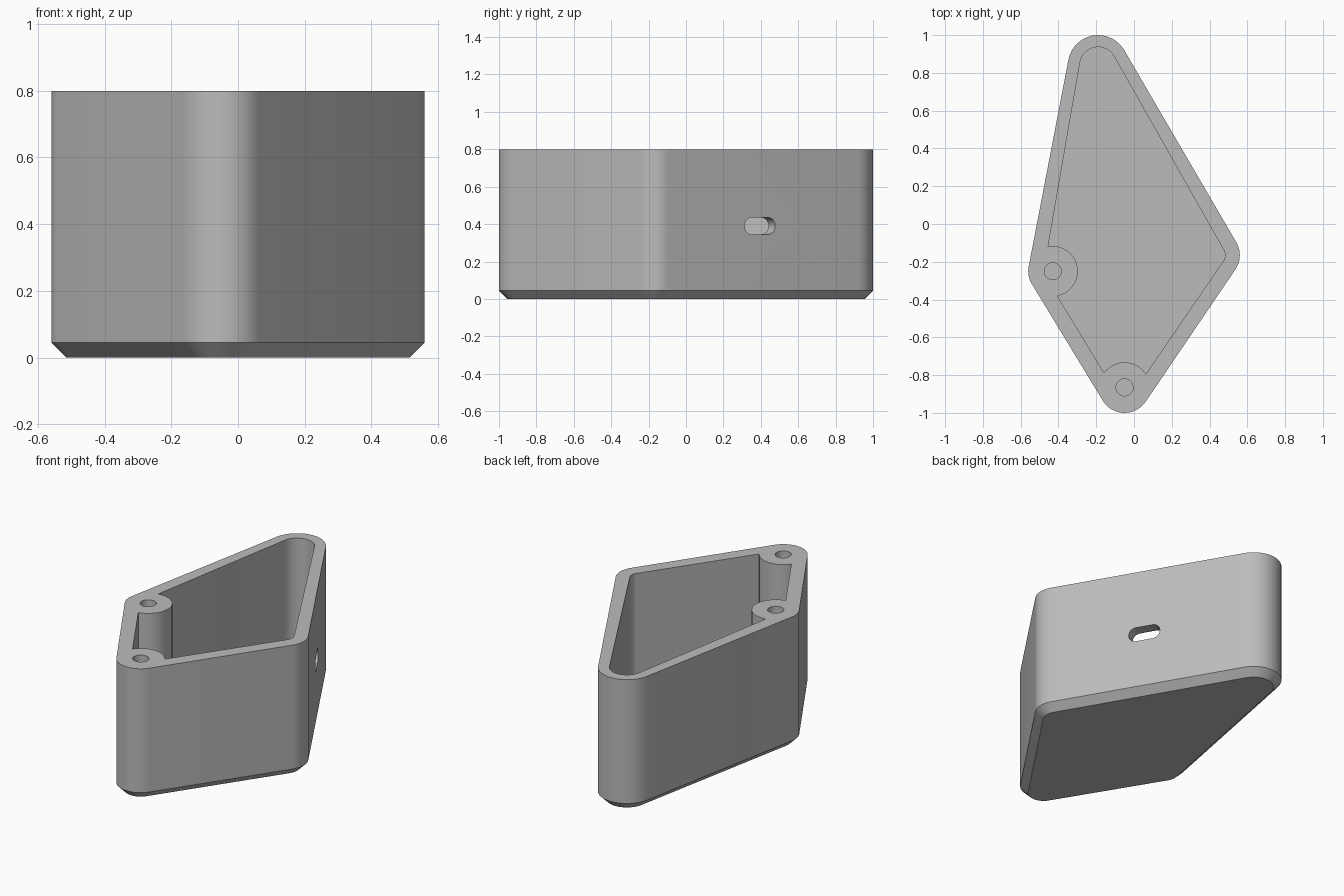
import bpy, bmesh, math
from mathutils import Matrix, Vector

cube = bpy.data.objects.get("Cube")
if cube:
    bpy.data.objects.remove(cube, do_unlink=True)

HEIGHT, FLOOR, CHAMFER = 0.8, 0.07, 0.045
FRONT, LEFT_TIP = (-0.05, -0.865), (-0.43, -0.25)
CENTRES = [Vector(c) for c in (FRONT, (0.425, -0.165), (-0.19, 0.84), LEFT_TIP)]
OUTER = [0.135, 0.135, 0.16, 0.13]
INNER = [0.053, 0.057, 0.097, 0.047]

grey = bpy.data.materials.new("plain grey")
grey.use_nodes = True
grey.diffuse_color = (0.5, 0.5, 0.5, 1)
grey.node_tree.nodes["Principled BSDF"].inputs["Base Color"].default_value = (0.5, 0.5, 0.5, 1)


def rounded_outline(centres, radii, steps=14):
    """Counter-clockwise outline wrapped around a ring of circles."""
    n = len(centres)
    normals = []
    for i in range(n):
        d = centres[(i + 1) % n] - centres[i]
        normals.append(math.atan2(d.y, d.x) - math.acos((radii[i] - radii[(i + 1) % n]) / d.length))
    points = []
    for i in range(n):
        start = normals[i - 1]
        sweep = (normals[i] - start) % math.tau
        for k in range(steps + 1):
            a = start + sweep * k / steps
            points.append(centres[i] + radii[i] * Vector((math.cos(a), math.sin(a))))
    return points


def loft(name, layers):
    """Closed solid through (outline, z) layers with matching point counts."""
    bm = bmesh.new()
    rings = [[bm.verts.new((p.x, p.y, z)) for p in outline] for outline, z in layers]
    bm.faces.new(rings[0][::-1])
    bm.faces.new(rings[-1])
    for low, high in zip(rings, rings[1:]):
        for i in range(len(low)):
            j = (i + 1) % len(low)
            bm.faces.new((low[i], low[j], high[j], high[i]))
    mesh = bpy.data.meshes.new(name)
    bm.to_mesh(mesh)
    bm.free()
    obj = bpy.data.objects.new(name, mesh)
    mesh.materials.append(grey)
    bpy.context.collection.objects.link(obj)
    return obj


def circle(centre, radius, steps=40):
    return [Vector(centre) + radius * Vector((math.cos(math.tau * i / steps), math.sin(math.tau * i / steps)))
            for i in range(steps)]


def cut(target, cutter):
    """Subtract the cutter and discard it."""
    cutter.hide_render = True
    mod = target.modifiers.new("cut", 'BOOLEAN')
    mod.operation, mod.solver, mod.object = 'DIFFERENCE', 'EXACT', cutter
    bpy.ops.object.select_all(action='DESELECT')
    bpy.context.view_layer.objects.active = target
    target.select_set(True)
    bpy.ops.object.modifier_apply(modifier=mod.name)
    bpy.data.objects.remove(cutter, do_unlink=True)


# Chamfered outer body
outline = rounded_outline(CENTRES, OUTER)
base = rounded_outline(CENTRES, [r - CHAMFER for r in OUTER])
box = loft("enclosure_box", [(base, 0), (outline, CHAMFER), (outline, HEIGHT)])

# Cavity, leaving the two screw bosses standing
inner = rounded_outline(CENTRES, INNER)
cavity = loft("cavity_cutter", [(inner, FLOOR), (inner, HEIGHT + 0.1)])
for spot in (FRONT, LEFT_TIP):
    cut(cavity, loft("boss_cutter", [(circle(spot, 0.133), -0.1), (circle(spot, 0.133), HEIGHT + 0.2)]))
cut(box, cavity)

# Blind screw holes
for spot in (FRONT, LEFT_TIP):
    hole = circle(spot, 0.045, 32)
    cut(box, loft("hole_cutter", [(hole, 0.2), (hole, HEIGHT + 0.1)]))

# Cable slot square to the long right wall
along = (CENTRES[2] - CENTRES[1]).normalized()
normal = Vector((along.y, -along.x))
middle = CENTRES[1].lerp(CENTRES[2], 0.5)
middle += along * ((0.395 - middle.y - normal.y * 0.147) / along.y) + normal * 0.147
slot_shape = rounded_outline([Vector((-0.05, 0)), Vector((0.05, 0))], [0.045, 0.045])
slot = loft("slot_cutter", [(slot_shape, -0.15), (slot_shape, 0.1)])
slot.data.transform(Matrix((
    (along.x, 0, normal.x, middle.x),
    (along.y, 0, normal.y, middle.y),
    (0, 1, 0, 0.39),
    (0, 0, 0, 1))))
cut(box, slot)

bpy.ops.object.select_all(action='DESELECT')
box.select_set(True)
bpy.context.view_layer.objects.active = box
bpy.ops.object.shade_smooth_by_angle(angle=math.radians(30))
